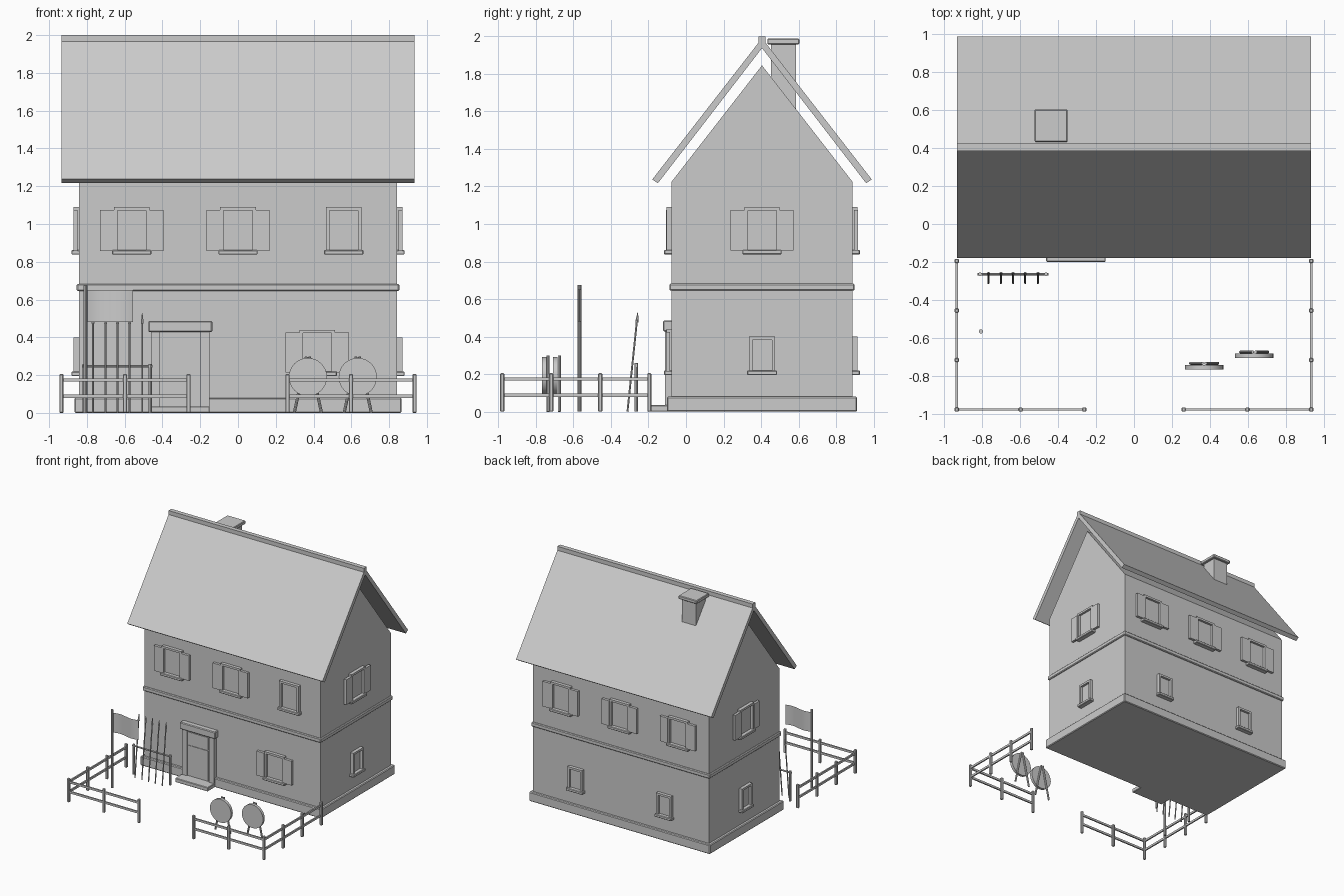
import bpy, bmesh, math
from mathutils import Matrix, Vector

if "Cube" in bpy.data.objects:
    bpy.data.objects.remove(bpy.data.objects["Cube"])

# one plain grey for the whole model
grey = bpy.data.materials.new("plain_grey")
grey.diffuse_color = (0.6, 0.6, 0.6, 1)
grey.use_nodes = True
grey.node_tree.nodes["Principled BSDF"].inputs["Base Color"].default_value = grey.diffuse_color
YC = 0.405            # depth centre of the house
HX, HY = 0.842, 0.482  # half size of the walls


def make(name, bm, bevel=0):
    me = bpy.data.meshes.new(name)
    bmesh.ops.recalc_face_normals(bm, faces=bm.faces)
    bm.to_mesh(me)
    bm.free()
    me.materials.append(grey)
    ob = bpy.data.objects.new(name, me)
    bpy.context.collection.objects.link(ob)
    if bevel:
        mod = ob.modifiers.new("edge_bevel", 'BEVEL')
        mod.width, mod.segments = bevel, 1
    return ob


def add_box(bm, x0, x1, y0, y1, z0, z1):
    m = Matrix.Translation(((x0 + x1) / 2, (y0 + y1) / 2, (z0 + z1) / 2))
    m = m @ Matrix.Diagonal((x1 - x0, y1 - y0, z1 - z0, 1))
    bmesh.ops.create_cube(bm, size=1, matrix=m)


def boxes(name, dims, mat=Matrix(), bevel=0):
    bm = bmesh.new()
    for d in dims:
        add_box(bm, *d)
    bm.transform(mat)
    return make(name, bm, bevel)


def add_rod(bm, p, q, r, n=8, r2=None):
    p, q = Vector(p), Vector(q)
    d = q - p
    m = Matrix.Translation((p + q) / 2) @ d.to_track_quat('Z', 'Y').to_matrix().to_4x4()
    bmesh.ops.create_cone(bm, cap_ends=True, segments=n, radius1=r,
                          radius2=r if r2 is None else r2, depth=d.length, matrix=m)


def extrude_x(name, profile, hx):
    bm = bmesh.new()
    f = bm.faces.new([bm.verts.new((-hx, y, z)) for y, z in profile])
    new = bmesh.ops.extrude_face_region(bm, geom=[f])["geom"]
    bmesh.ops.translate(bm, vec=(2 * hx, 0, 0),
                        verts=[v for v in new if isinstance(v, bmesh.types.BMVert)])
    return make(name, bm)


def around(name, grow, z0, z1, bevel=0):
    boxes(name, [(-HX - grow, HX + grow, YC - HY - grow, YC + HY + grow, z0, z1)], bevel=bevel)


# house body
around("plinth", 0.024, 0.0, 0.08, 0.006)
around("walls", 0, 0.08, 1.225)
around("floor_band", 0.012, 0.645, 0.682, 0.006)
extrude_x("gable", [(YC - HY, 1.225), (YC, 1.845), (YC + HY, 1.225)], HX)

# roof slabs, ridge and chimney
for s, side in ((-1, "front"), (1, "back")):
    extrude_x(side + "_roof", [(YC + s * a, z) for a, z in
              ((0.585, 1.237), (0.555, 1.217), (0.0, 1.937), (0.0, 1.99))], 0.935)
boxes("ridge_cap", [(-0.935, 0.935, YC - 0.019, YC + 0.019, 1.965, 2.0)])
boxes("chimney", [(-0.505, -0.37, 0.452, 0.585, 1.45, 1.96)])
boxes("chimney_cap", [(-0.525, -0.35, 0.433, 0.605, 1.957, 1.987)], bevel=0.005)


# windows: local -y points out of the wall
def window(mat, u, z0, w, h, shutters):
    m = mat @ Matrix.Translation((u, 0, z0))
    b = 0.018
    boxes("window_frame", [(-w, -w + b, -0.028, 0.01, 0.02, h), (w - b, w, -0.028, 0.01, 0.02, h),
                           (-w + b, w - b, -0.028, 0.01, h - b, h)], m)
    boxes("window_pane", [(-w + b, w - b, -0.008, 0.01, 0.02, h - b)], m)
    boxes("window_sill", [(-w - 0.01, w + 0.01, -0.04, 0.01, 0, 0.024)], m, 0.004)
    if shutters:
        boxes("shutters", [(s * (w + 0.037) - 0.037, s * (w + 0.037) + 0.037,
                            -0.03, -0.008, 0.02, h - 0.015) for s in (-1, 1)], m)


def wall(angle, dist):
    return (Matrix.Translation((0, YC, 0)) @ Matrix.Rotation(angle, 4, 'Z')
            @ Matrix.Translation((0, -dist, 0)))


front, back = wall(0, HY), wall(math.pi, HY)
for u in (-0.563, 0, 0.56):
    window(front, u, 0.838, 0.094, 0.252, u < 0.5)
    window(back, u, 0.838, 0.094, 0.252, True)
window(front, 0.42, 0.195, 0.094, 0.245, True)
for u in (-0.425, 0.425):
    window(back, u, 0.195, 0.07, 0.205, False)
for a in (-math.pi / 2, math.pi / 2):
    window(wall(a, HX), 0, 0.838, 0.094, 0.252, True)
    window(wall(a, HX), 0, 0.195, 0.07, 0.205, False)

# door with frame, lintel and step
boxes("door_posts", [(-0.46, -0.412, -0.112, -0.07, 0.035, 0.43),
                     (-0.198, -0.15, -0.112, -0.07, 0.035, 0.43)])
boxes("door_lintel", [(-0.474, -0.136, -0.122, -0.07, 0.427, 0.487)], bevel=0.006)
boxes("door_leaf", [(-0.412, -0.198, -0.102, -0.07, 0.035, 0.43)])
boxes("door_panel", [(-0.4, -0.21, -0.107, -0.1, 0.04, 0.3), (-0.4, -0.21, -0.107, -0.1, 0.31, 0.415)])
boxes("door_step", [(-0.463, -0.15, -0.2, -0.09, 0.0, 0.035)], bevel=0.004)

# fence, same on both sides
for s in (-1, 1):
    posts = [(s * 0.935, y) for y in (-0.195, -0.457, -0.718, -0.979)]
    posts += [(s * 0.598, -0.979), (s * 0.262, -0.979)]
    boxes("fence_posts", [(x - 0.011, x + 0.011, y - 0.011, y + 0.011, 0, 0.205)
                          for x, y in posts], bevel=0.004)
    bm = bmesh.new()
    for z in (0.088, 0.174):
        add_box(bm, s * 0.935 - 0.006, s * 0.935 + 0.006, -0.979, -0.195, z - 0.009, z + 0.009)
        xa, xb = sorted((s * 0.935, s * 0.262))
        add_box(bm, xa, xb, -0.985, -0.973, z - 0.009, z + 0.009)
    make("fence_rails", bm)

# archery targets on splayed legs
for x, y in ((0.37, -0.757), (0.634, -0.697)):
    bm = bmesh.new()
    add_rod(bm, (x, y - 0.011, 0.19), (x, y + 0.013, 0.19), 0.101, 32)
    make("target_disc", bm)
    bm = bmesh.new()
    for s in (-1, 1):
        add_rod(bm, (x + s * 0.072, y + 0.022, 0), (x + s * 0.008, y + 0.022, 0.298), 0.008)
    make("target_legs", bm)

# spear rack
bm = bmesh.new()
for x in (-0.812, -0.464):
    add_rod(bm, (x, -0.265, 0), (x, -0.265, 0.26), 0.01)
add_rod(bm, (-0.825, -0.265, 0.246), (-0.452, -0.265, 0.246), 0.007)
make("spear_rack", bm)
for x in (-0.768, -0.702, -0.638, -0.574, -0.507):
    bm = bmesh.new()
    add_rod(bm, (x, -0.312, 0), (x, -0.262, 0.48), 0.005)
    add_rod(bm, (x, -0.262, 0.475), (x, -0.257, 0.528), 0.009, 6, 0.002)
    make("spear", bm)

# flag pole and waving flag
bm = bmesh.new()
add_rod(bm, (-0.808, -0.567, 0), (-0.808, -0.567, 0.675), 0.011, 10)
make("flag_pole", bm)
bm = bmesh.new()
bmesh.ops.create_grid(bm, x_segments=12, y_segments=1, size=0.5)
for v in bm.verts:
    t = v.co.x + 0.5
    v.co = (-0.8 + 0.245 * t, -0.567 + 0.01 * math.sin(t * 2 * math.pi), 0.565 + 0.17 * v.co.y)
make("flag", bm)

# smooth shading on round parts
for ob in bpy.data.objects:
    ob.select_set(ob.name.startswith(("target", "spear", "flag")))
    if ob.select_get():
        bpy.context.view_layer.objects.active = ob
bpy.ops.object.shade_smooth_by_angle()
